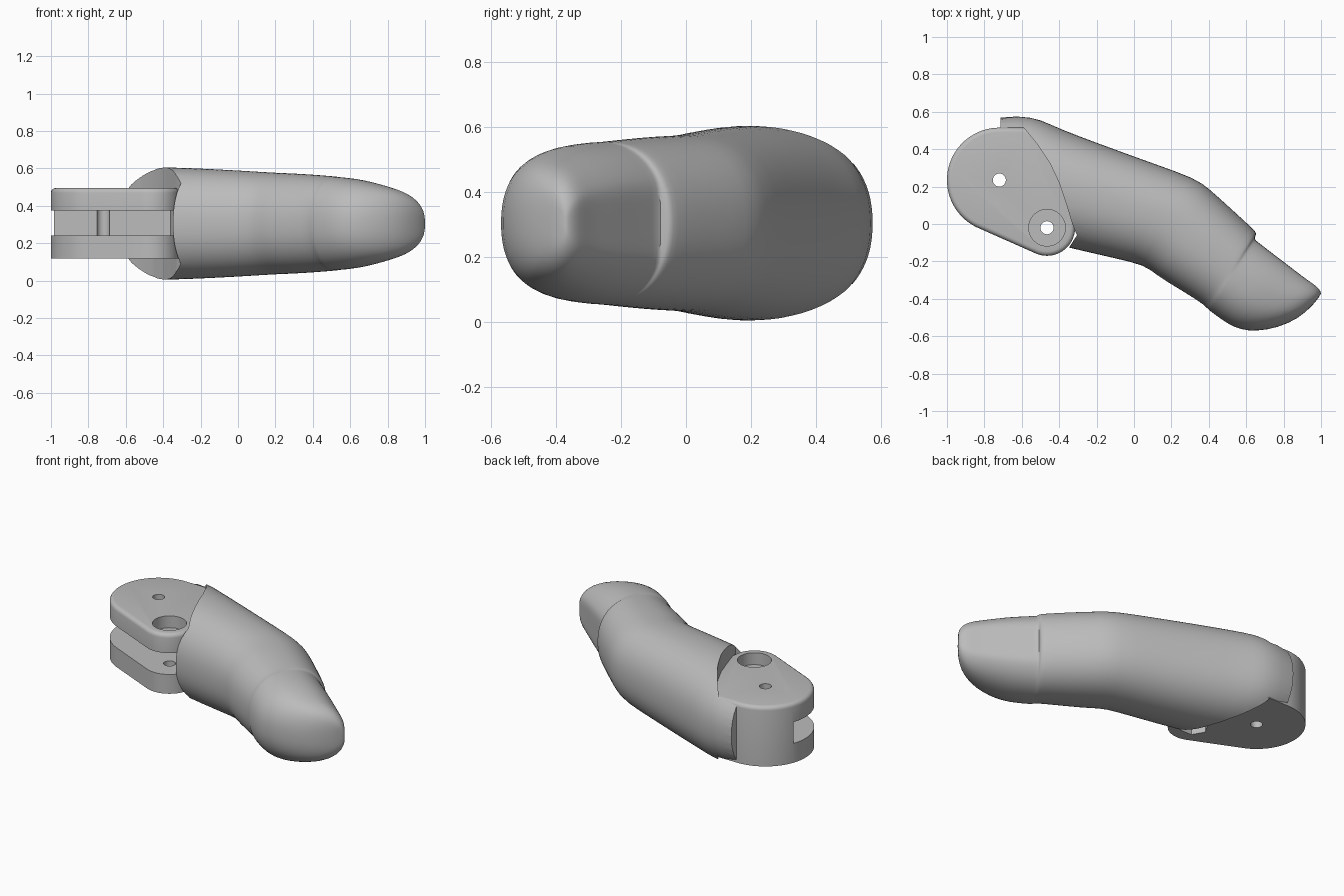
import bpy, bmesh, math
from mathutils import Vector, geometry

cube = bpy.data.objects.get("Cube")
if cube:
    bpy.data.objects.remove(cube)

grey = bpy.data.materials.new("plain_grey")
grey.use_nodes = True
grey.diffuse_color = (0.5, 0.5, 0.5, 1)
grey.node_tree.nodes["Principled BSDF"].inputs["Base Color"].default_value = (0.5, 0.5, 0.5, 1)

MID = 0.305                      # height of the finger's centre line
KNUCKLE = (-0.72, 0.235)         # small pin hole
PIVOT = (-0.465, -0.02)          # counterbored hinge hole


def make(name, bm):
    bmesh.ops.recalc_face_normals(bm, faces=bm.faces)
    mesh = bpy.data.meshes.new(name)
    bm.to_mesh(mesh)
    bm.free()
    obj = bpy.data.objects.new(name, mesh)
    bpy.context.collection.objects.link(obj)
    mesh.materials.append(grey)
    return obj


def prism(name, outline, z0, z1, bevel=0):
    bm = bmesh.new()
    base = bm.faces.new([bm.verts.new((x, y, z0)) for x, y in outline])
    ext = bmesh.ops.extrude_face_region(bm, geom=[base])["geom"]
    top = [g for g in ext if isinstance(g, bmesh.types.BMVert)]
    bmesh.ops.translate(bm, verts=top, vec=(0, 0, z1 - z0))
    if bevel:
        edges = [e for e in bm.edges if all(v.co.z > z1 - 0.001 for v in e.verts)]
        bmesh.ops.bevel(bm, geom=edges, offset=bevel, segments=4, profile=0.5, affect='EDGES')
    return make(name, bm)


def circle(centre, r, n=48):
    return [(centre[0] + r * math.cos(math.tau * i / n),
             centre[1] + r * math.sin(math.tau * i / n)) for i in range(n)]


def finish(obj, cutters, angle):
    for c in cutters:
        c.hide_render = True
        mod = obj.modifiers.new("cut", 'BOOLEAN')
        mod.operation, mod.solver, mod.object = 'DIFFERENCE', 'EXACT', c
    bpy.ops.object.select_all(action='DESELECT')
    obj.select_set(True)
    bpy.context.view_layer.objects.active = obj
    bpy.ops.object.convert(target='MESH')
    bpy.ops.object.shade_smooth_by_angle(angle=math.radians(angle))
    for c in cutters:
        bpy.data.objects.remove(c)


# Finger shell: rings given by back point, front point, half height, nail flatness
SECTIONS = [
    ((-0.85, 0.575), (-1.0, 0.0), 0.25, 1),
    ((-0.6, 0.58), (-0.75, 0.0), 0.28, 1),
    ((-0.5, 0.56), (-0.62, -0.05), 0.295, 1),
    ((-0.4, 0.51), (-0.5, -0.09), 0.302, 1),
    ((-0.2, 0.435), (-0.4, -0.115), 0.30, 1),
    ((0.1, 0.325), (-0.1, -0.185), 0.285, 1),
    ((0.33, 0.245), (0.06, -0.22), 0.272, 1),
    ((0.4, 0.19), (0.12, -0.275), 0.27, 1),
    ((0.5, 0.1), (0.22, -0.335), 0.265, 1),
    ((0.62, -0.01), (0.35, -0.415), 0.255, 1),
    ((0.65, -0.04), (0.38, -0.44), 0.252, 1),
    ((0.655, -0.055), (0.39, -0.45), 0.251, 1),
    ((0.64, -0.08), (0.4, -0.46), 0.25, 0.92),
    ((0.66, -0.095), (0.42, -0.475), 0.249, 0.92),
    ((0.75, -0.165), (0.5, -0.535), 0.24, 0.92),
    ((0.83, -0.225), (0.57, -0.565), 0.222, 0.92),
    ((0.9, -0.28), (0.65, -0.575), 0.2, 0.92),
    ((0.95, -0.315), (0.77, -0.555), 0.175, 0.92),
    ((0.985, -0.34), (0.88, -0.505), 0.135, 0.92),
    ((1.0, -0.365), (0.95, -0.44), 0.085, 0.95),
    ((1.0, -0.375), (0.975, -0.41), 0.045, 1),
]
N = 40
power = 2 / 2.25


def signed_pow(v):
    return math.copysign(abs(v) ** power, v)


bm = bmesh.new()
rings = []
for back, front, half, flat in SECTIONS:
    back, front = Vector(back), Vector(front)
    centre, arm = (back + front) / 2, (back - front) / 2
    ring = []
    for i in range(N):
        a = math.tau * i / N
        across = signed_pow(math.cos(a))
        if across > 0:
            across = min(across, flat) / flat
        p = centre + arm * across
        ring.append(bm.verts.new((p.x, p.y, MID + half * signed_pow(math.sin(a)))))
    rings.append(ring)
for r0, r1 in zip(rings, rings[1:]):
    for i in range(N):
        j = (i + 1) % N
        bm.faces.new((r0[i], r0[j], r1[j], r1[i]))
bm.faces.new(rings[0])
bm.faces.new(rings[-1])
shell = make("finger_shell", bm)
shell.modifiers.new("smooth", 'SUBSURF').levels = 1

# Curved mouth of the shell, leaving a short tab along the back
mouth = prism("mouth_cutter", [
    (-0.715, 0.9), (-0.715, 0.515), (-0.59, 0.515), (-0.52, 0.43), (-0.45, 0.325),
    (-0.4, 0.22), (-0.36, 0.1), (-0.33, 0.0), (-0.305, -0.06), (-0.35, -0.13),
    (-0.37, -0.4), (-1.3, -0.4), (-1.3, 0.9)], -0.3, 0.9)
finish(shell, [mouth], 40)

# Hinge block: hull around both holes, running on into the shell
points = circle(KNUCKLE, 0.28, 96) + circle(PIVOT, 0.15, 64)
points += [(-0.58, 0.515), (-0.5, 0.46), (-0.38, 0.28), (-0.31, 0.03)]
outline = [points[i] for i in geometry.convex_hull_2d(points)]
hinge = prism("hinge_block", outline, 0.118, 0.495, 0.025)

slot = prism("slot_cutter", [(-1.2, 0.41), (-0.2, 0.045), (-0.2, -0.5), (-1.2, -0.5)], 0.24, 0.375)
knuckle_hole = prism("knuckle_hole_cutter", circle(KNUCKLE, 0.035, 24), -0.1, 0.8)
pivot_hole = prism("pivot_hole_cutter", circle(PIVOT, 0.035, 24), -0.1, 0.8)
counterbore = prism("counterbore_cutter", circle(PIVOT, 0.098), 0.42, 0.8)
nut_recess = prism("nut_recess_cutter", circle(PIVOT, 0.085, 6), -0.1, 0.18)
finish(hinge, [slot, knuckle_hole, pivot_hole, counterbore, nut_recess], 30)
